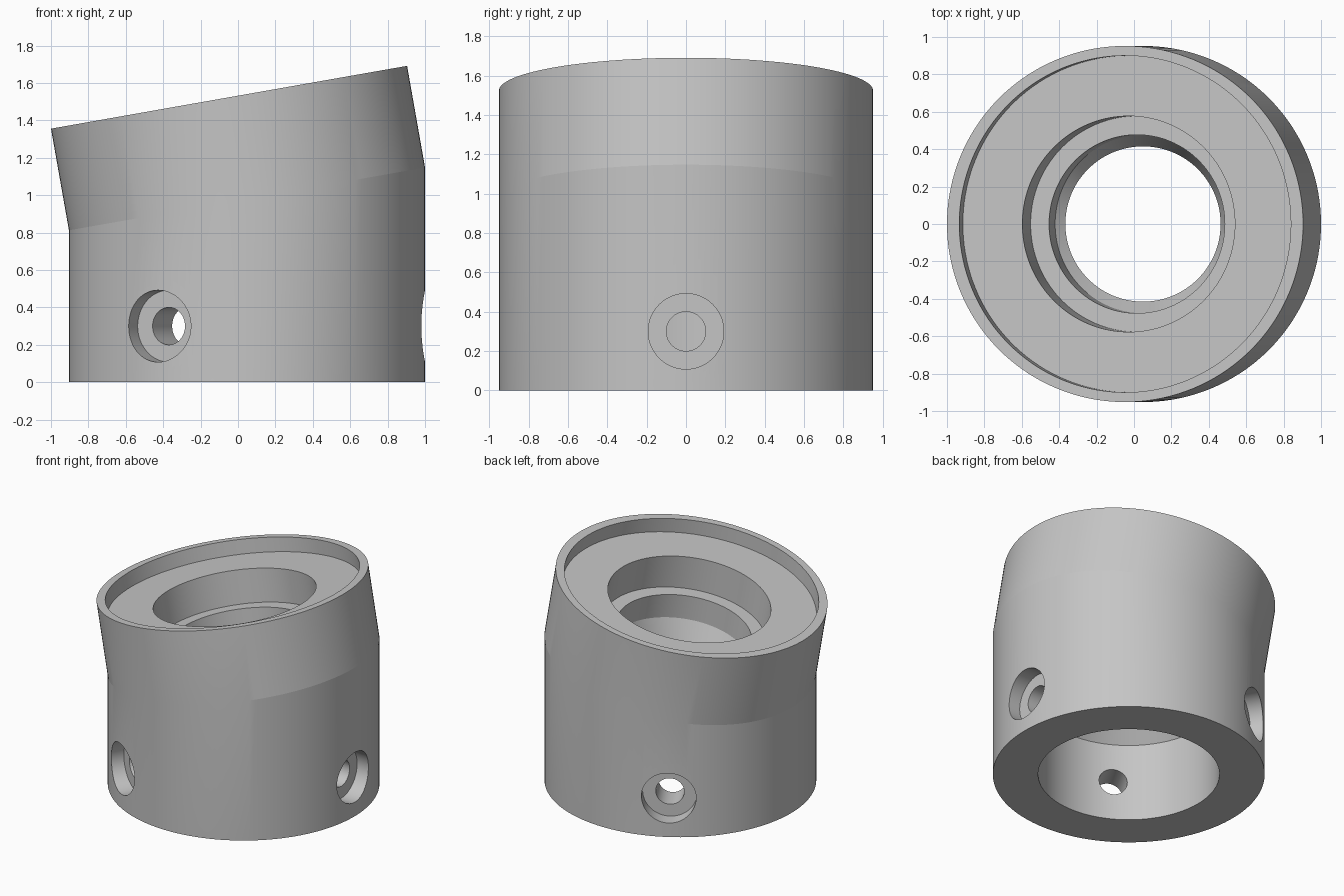
import bpy, bmesh, math
from mathutils import Matrix, Vector

if "Cube" in bpy.data.objects:
    bpy.data.objects.remove(bpy.data.objects["Cube"])

R = 0.952                      # outer radius
CX = 0.048                     # axis of the lower body
TILT = math.radians(10)
LEAN = 0.552                   # length of the tilted upper section
WIDE = 1 / math.cos(TILT)

grey = bpy.data.materials.new("plain grey")
grey.use_nodes = True
grey.diffuse_color = (0.56, 0.56, 0.56, 1)
grey.node_tree.nodes["Principled BSDF"].inputs["Base Color"].default_value = (0.56, 0.56, 0.56, 1)

upright = Matrix.Translation((CX, 0, 0))
leaning = Matrix.Translation((CX, 0, 0.98)) @ Matrix.Rotation(-TILT, 4, "Y")


def loft(name, rings, count, closed):
    """Skin a list of rings: (frame, radius, height, x stretch)."""
    bm = bmesh.new()
    loops = []
    for frame, radius, height, stretch in rings:
        loop = []
        for i in range(count):
            a = math.tau * i / count
            p = Vector((radius * stretch * math.cos(a), radius * math.sin(a), height))
            loop.append(bm.verts.new(frame @ p))
        loops.append(loop)
    pairs = list(zip(loops, loops[1:]))
    if closed:
        pairs.append((loops[-1], loops[0]))
    else:
        bm.faces.new(loops[0])
        bm.faces.new(loops[-1])
    for a, b in pairs:
        for i in range(count):
            j = (i + 1) % count
            bm.faces.new((a[i], a[j], b[j], b[i]))
    bmesh.ops.recalc_face_normals(bm, faces=bm.faces)
    mesh = bpy.data.meshes.new(name)
    bm.to_mesh(mesh)
    bm.free()
    mesh.materials.append(grey)
    obj = bpy.data.objects.new(name, mesh)
    bpy.context.collection.objects.link(obj)
    return obj


# Body: outer wall, rim, stepped tilted bore, flared throat and lower socket
body = loft("angled_collar", [
    (upright, R, 0, 1),
    (leaning, R, 0, WIDE),
    (leaning, R, LEAN, WIDE),
    (leaning, 0.9, LEAN, 1),
    (leaning, 0.9, LEAN - 0.11, 1),
    (leaning, 0.577, LEAN - 0.11, 1),
    (leaning, 0.577, LEAN - 0.365, 1),
    (leaning, 0.477, LEAN - 0.365, 1),
    (leaning, 0.477, 0, 1),
    (upright, 0.415, 0.86, 1),
    (upright, 0.635, 0.6, 1),
    (upright, 0.635, 0, 1),
], 144, True)

# Three counterbored screw holes around the socket
for k in range(3):
    frame = (Matrix.Translation((CX, 0, 0.3))
             @ Matrix.Rotation(math.tau * k / 3, 4, "Z")
             @ Matrix.Rotation(math.pi / 2, 4, "Y"))
    cutter = loft("screw_hole_cutter", [
        (frame, 0.1, 0.45, 1),
        (frame, 0.1, 0.836, 1),
        (frame, 0.192, 0.836, 1),
        (frame, 0.192, 1.2, 1),
    ], 96, False)
    cutter.hide_render = True
    mod = body.modifiers.new("screw_hole", "BOOLEAN")
    mod.operation = "DIFFERENCE"
    mod.solver = "EXACT"
    mod.object = cutter
    bpy.context.view_layer.objects.active = body
    bpy.ops.object.modifier_apply(modifier=mod.name)
    bpy.data.objects.remove(cutter)

# Smooth round walls, crisp edges
for obj in bpy.context.selected_objects:
    obj.select_set(False)
body.select_set(True)
bpy.context.view_layer.objects.active = body
bpy.ops.object.shade_smooth_by_angle(angle=math.radians(6))
